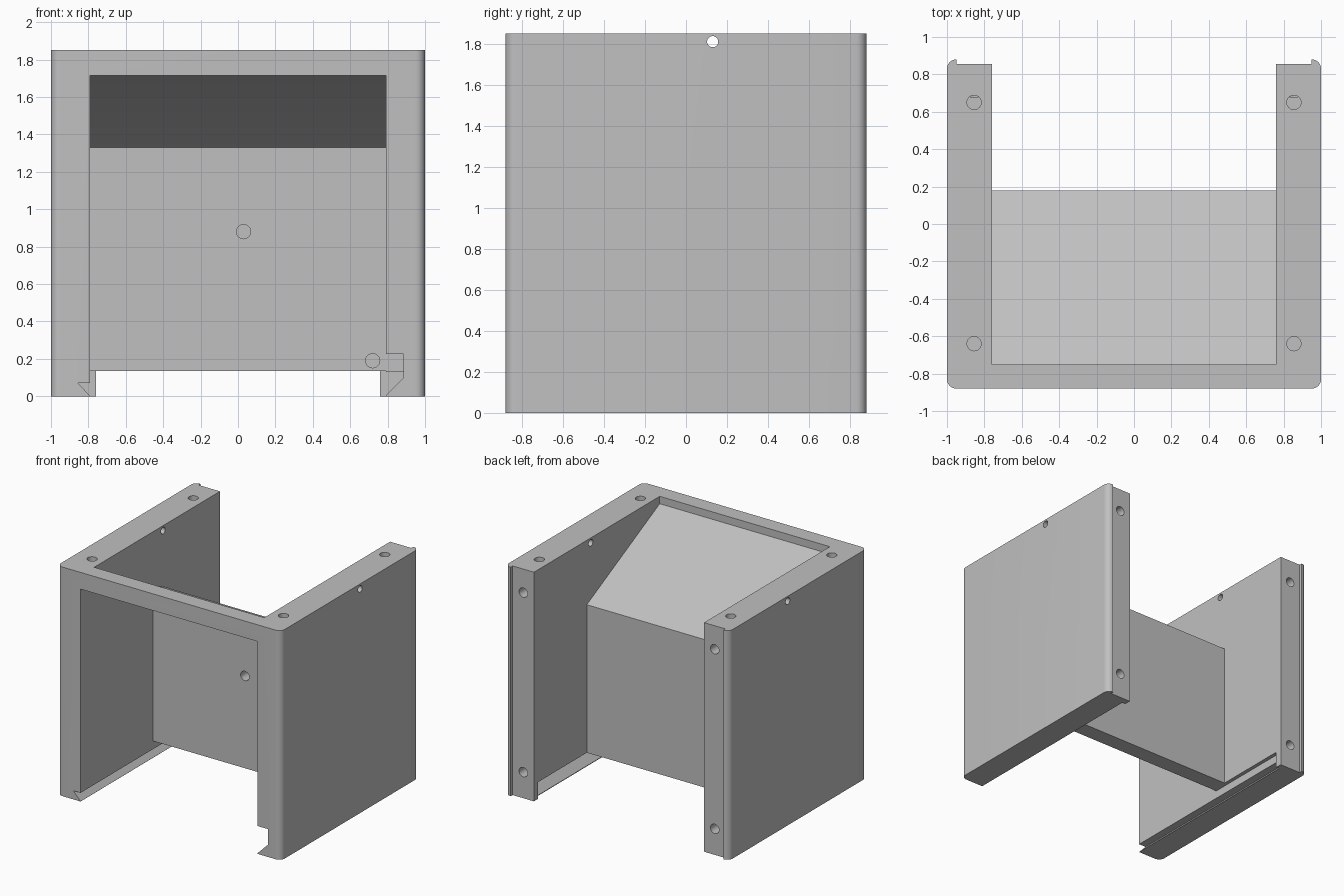
import bpy, bmesh, math
from mathutils import Vector

cube = bpy.data.objects.get("Cube")
if cube:
    bpy.data.objects.remove(cube, do_unlink=True)

H, HALF_Y, R = 1.85, 0.88, 0.05      # height, half depth, corner radius
OPEN_X, WALL_X = 0.79, 0.76          # half widths of the opening and the rear bay

grey = bpy.data.materials.new("plain grey")
grey.use_nodes = True
colour = (0.53, 0.53, 0.53, 1)
grey.diffuse_color = colour
bsdf = next(n for n in grey.node_tree.nodes if n.type == 'BSDF_PRINCIPLED')
bsdf.inputs["Base Color"].default_value = colour

# Axis maps: extrusion axis -> function from (u, v, depth) to a point
PLACE = {
    'x': lambda u, v, d: (d, u, v),
    'y': lambda u, v, d: (u, d, v),
    'z': lambda u, v, d: (u, v, d),
}


def prism(name, pts, axis, lo, hi):
    """Closed prism: a 2D outline swept along one axis."""
    bm = bmesh.new()
    face = bm.faces.new([bm.verts.new(PLACE[axis](u, v, lo)) for u, v in pts])
    new = bmesh.ops.extrude_face_region(bm, geom=[face])["geom"]
    shift = Vector(PLACE[axis](0, 0, hi - lo))
    bmesh.ops.translate(bm, verts=[g for g in new if isinstance(g, bmesh.types.BMVert)], vec=shift)
    bmesh.ops.recalc_face_normals(bm, faces=bm.faces)
    mesh = bpy.data.meshes.new(name)
    bm.to_mesh(mesh)
    bm.free()
    mesh.materials.append(grey)
    ob = bpy.data.objects.new(name, mesh)
    bpy.context.collection.objects.link(ob)
    return ob


def arc(cx, cy, r, start, end, n):
    return [(cx + r * math.cos(math.radians(start + (end - start) * i / n)),
             cy + r * math.sin(math.radians(start + (end - start) * i / n))) for i in range(n + 1)]


def rod(name, u, v, r, axis, lo, hi):
    return prism(name, arc(u, v, r, 0, 360, 32)[:-1], axis, lo, hi)


def combine(target, other, operation):
    """Apply a boolean and remove the helper."""
    other.hide_render = True
    mod = target.modifiers.new("boolean", 'BOOLEAN')
    mod.operation, mod.solver, mod.object = operation, 'EXACT', other
    bpy.context.view_layer.objects.active = target
    bpy.ops.object.modifier_apply(modifier=mod.name)
    bpy.data.objects.remove(other, do_unlink=True)


# U-shaped housing with rounded corners and a small lip on each rear edge
cx, cy, step = 1 - R, HALF_Y - R, 0.855
outline = (arc(-cx, -cy, R, 180, 270, 8) + arc(cx, -cy, R, 270, 360, 8) + arc(cx, cy, R, 0, 90, 8)
           + [(cx, step), (WALL_X, step), (WALL_X, -0.75), (-WALL_X, -0.75), (-WALL_X, step), (-cx, step)]
           + arc(-cx, cy, R, 90, 180, 8))
housing = prism("housing", outline, 'z', 0, H)

# Inner partition: upright rear panel with a sloping hood
hood = [(0, 0.1), (0.18, 0.1), (0.18, 1.33), (-0.75, 1.79), (-0.8, 1.79), (-0.8, 1.68), (0, 1.3)]
combine(housing, prism("partition", hood, 'x', -0.82, 0.82), 'UNION')

# Front bay under the hood
bay = [(-1, -0.1), (0.045, -0.1), (0.045, 1.33), (-0.75, 1.715), (-1, 1.715)]
cutters = [prism("front_bay", bay, 'x', -OPEN_X, OPEN_X)]

# Floor slot, closed at the rear, with undercut grooves along both walls
slot = [(-OPEN_X, -0.1), (OPEN_X, -0.1), (OPEN_X, 0.135), (-OPEN_X, 0.135)]
groove = [(-0.7, 0.07), (-0.855, 0.07), (-0.78, -0.01), (-0.7, -0.01)]


def latch(top):
    return [(0.7, top), (0.885, top), (0.885, 0.1), (0.775, -0.01), (0.7, -0.01)]


cutters += [prism("floor_slot", slot, 'y', -1, 0.8),
            prism("right_groove", groove, 'y', -1, 0.8),
            prism("left_groove", latch(0.13), 'y', -1, 0.8),
            prism("latch_pocket", latch(0.225), 'y', -1, 0.04)]

# Screw holes in the top and the rear ends, cable holes through the side walls
for s in (-1, 1):
    x = s * 0.855
    for y in (-0.64, 0.65):
        cutters.append(rod("top_hole", x, y, 0.038, 'z', H - 0.2, H + 0.1))
    for z in (0.21, 1.66):
        cutters.append(rod("rear_hole", x, z, 0.038, 'y', 0.68, 1))
cutters.append(rod("side_hole", 0.13, 1.81, 0.027, 'x', -1.1, 1.1))

# Blind holes in the front of the panel
for x, z in ((0.03, 0.88), (0.72, 0.19)):
    cutters.append(rod("panel_hole", x, z, 0.038, 'y', -0.1, 0.14))

for cutter in cutters:
    combine(housing, cutter, 'DIFFERENCE')

bpy.ops.object.select_all(action='DESELECT')
housing.select_set(True)
bpy.context.view_layer.objects.active = housing
bpy.ops.object.shade_smooth_by_angle(angle=math.radians(30))
